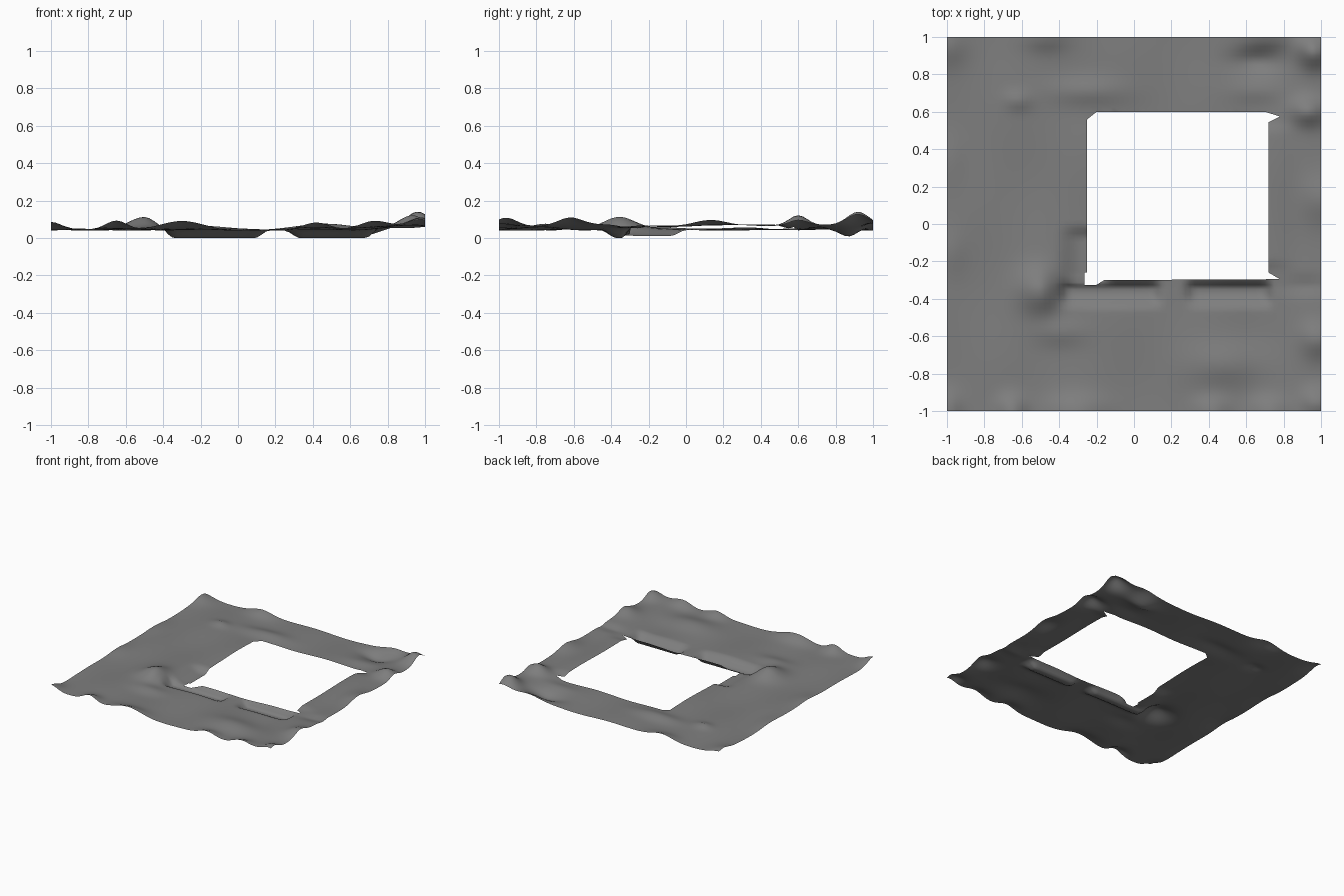
import bpy
from math import exp, sin, cos
from mathutils import Vector
from mathutils.geometry import delaunay_2d_cdt

if "Cube" in bpy.data.objects:
    bpy.data.objects.remove(bpy.data.objects["Cube"])

# Outline of the opening, with its nicked corners
HOLE = [(-0.265, -0.325), (-0.2, -0.325), (-0.16, -0.30), (0.78, -0.295), (0.72, -0.26),
        (0.72, 0.545), (0.78, 0.575), (0.70, 0.60), (-0.20, 0.60), (-0.25, 0.56),
        (-0.25, -0.26), (-0.265, -0.26)]

# Mounds and hollows: x, y, width x, width y, height
BUMPS = [(-0.65, -1.0, .08, .08, .05), (-1.0, -1.0, .08, .1, .045),
         (-0.3, -1.0, .16, .08, .04), (0.5, -0.75, .2, .11, .03),
         (0.42, -1.0, .1, .07, .04), (0.72, -1.0, .1, .07, .035),
         (-0.4, -0.58, .14, .07, .02),
         (0.98, -0.96, .08, .08, .045), (0.98, -0.62, .09, .09, .04),
         (1.0, 0.13, .1, .12, .03), (0.93, 0.60, .09, .07, .055),
         (0.92, -0.33, .12, .05, -.015),
         (0.96, 0.92, .08, .08, .07), (0.65, 0.87, .13, .06, -.035),
         (0.72, 1.0, .13, .06, .03), (0.65, 0.71, .14, .06, .015),
         (-0.48, 1.0, .12, .07, .03), (-0.25, 0.71, .2, .07, .025),
         (-0.62, 0.66, .07, .05, .02), (-1.0, 0.95, .1, .1, .03),
         (-0.98, 0.35, .08, .15, .015), (-0.98, -0.15, .08, .12, .015)]


def step(a, b, t):
    t = max(0, min(1, (t - a) / (b - a)))
    return t * t * (3 - 2 * t)


def band(a, b, t, soft=0.04):
    return step(a - soft, a + soft, t) * (1 - step(b - soft, b + soft, t))


def height(x, y):
    z = 0.049 + 0.006 * sin(9 * x + 2 * y) * cos(7 * y - 3 * x)
    z += 0.022 * step(0.6, 0.95, x)
    for bx, by, sx, sy, h in BUMPS:
        z += h * exp(-((x - bx) / sx) ** 2 - ((y - by) / sy) ** 2)
    # lopsided mound at the corner of the opening
    width = 0.08 if x > -0.5 else 0.12
    z += 0.065 * exp(-((x + 0.5) / width) ** 2 - ((y + 0.36) / 0.12) ** 2)
    # gutter along the front of the opening, rising sharply at the edge
    span = band(-0.38, 0.13, x) + band(0.29, 0.72, x)
    front = span * step(-0.46, -0.37, y) * (1 - step(-0.345, -0.295, y))
    # left side slopes down towards the opening
    left = step(-0.42, -0.28, x) * (1 - step(-0.2, -0.1, x)) * band(-0.34, -0.04, y)
    z += (0.004 - z) * front
    z += (0.016 - z) * left * (1 - front)
    # right strip is a little higher along the opening
    if x > 0.7:
        z += 0.015 * (1 - step(0.72, 0.9, x)) * band(-0.22, 0.52, y)
    return max(z, 0.0)


def inside(x, y):
    hit = False
    for (x1, y1), (x2, y2) in zip(HOLE, HOLE[1:] + HOLE[:1]):
        if (y1 > y) != (y2 > y) and x < x1 + (y - y1) * (x2 - x1) / (y2 - y1):
            hit = not hit
    return hit


# Triangulated sheet with the opening left out; long rims are subdivided
N = 80
rim = []
for a, b in zip(HOLE, HOLE[1:] + HOLE[:1]):
    a, b = Vector(a), Vector(b)
    k = max(1, round((b - a).length / 0.025))
    rim += [a.lerp(b, i / k) for i in range(k)]
n = len(rim)
xs = [-1 + 2 * i / N for i in range(N + 1)]
# rows that nearly touch the front rim are moved, and finer rows added there
ys = [y for y in xs if abs(y + 0.3) > 0.01] + [-0.3125, -0.3375]
grid = [Vector((x, y)) for x in xs for y in ys]
edges = [(i, (i + 1) % n) for i in range(n)]
co, _, tris, *_ = delaunay_2d_cdt(rim + grid, edges, [], 0, 1e-4)
faces = []
for t in tris:
    c = sum((co[i] for i in t), Vector((0, 0))) / 3
    if not inside(c.x, c.y):
        faces.append(list(t))
used = sorted({i for f in faces for i in f})
index = {v: k for k, v in enumerate(used)}
verts = [(co[i].x, co[i].y, height(co[i].x, co[i].y)) for i in used]
low = min(v[2] for v in verts)
verts = [(x, y, z - low) for x, y, z in verts]

mesh = bpy.data.meshes.new("ground_sheet")
mesh.from_pydata(verts, [], [[index[i] for i in f] for f in faces])
mesh.update()
sheet = bpy.data.objects.new("ground_sheet", mesh)
bpy.context.collection.objects.link(sheet)
for p in mesh.polygons:
    p.use_smooth = True

# Dark grey earth
mat = bpy.data.materials.new("dark_grey")
mat.diffuse_color = (0.21, 0.21, 0.21, 1)
mat.use_nodes = True
mat.node_tree.nodes["Principled BSDF"].inputs["Base Color"].default_value = mat.diffuse_color
mesh.materials.append(mat)
